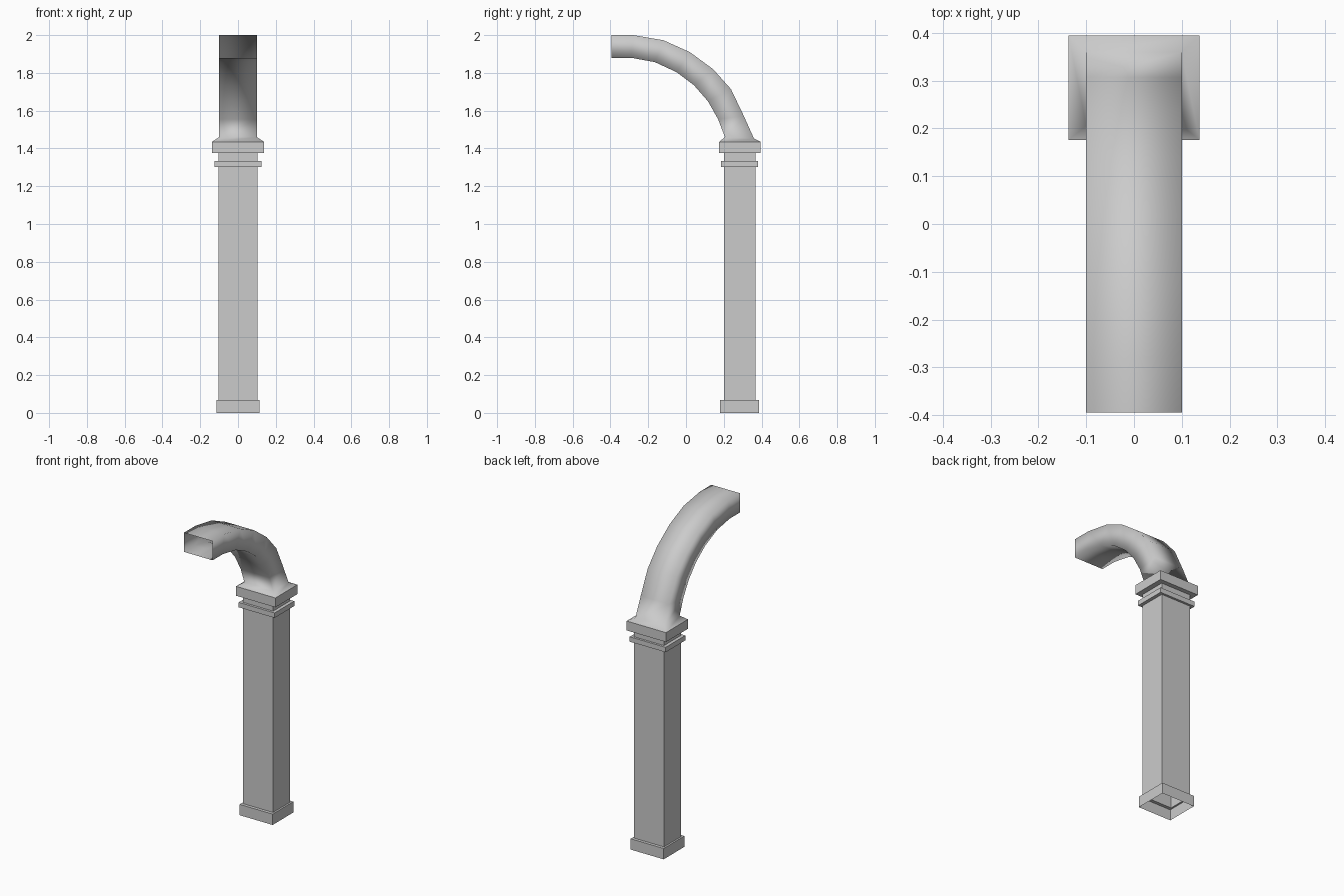
import bpy
import bmesh

cube = bpy.data.objects.get("Cube")
if cube:
    bpy.data.objects.remove(cube, do_unlink=True)

grey = bpy.data.materials.new("plain grey metal")
grey.use_nodes = True
colour = (0.6, 0.6, 0.6, 1)
grey.diffuse_color = colour
grey.node_tree.nodes["Principled BSDF"].inputs["Base Color"].default_value = colour


def loft(name, rings, smooth):
    """Open rectangular tube; each ring is (half width, inner (y, z), outer (y, z))."""
    bm = bmesh.new()
    loops = []
    for w, near, far in rings:
        corners = [(-w, *near), (w, *near), (w, *far), (-w, *far)]
        loops.append([bm.verts.new(c) for c in corners])
    for a, b in zip(loops, loops[1:]):
        for i in range(4):
            j = (i + 1) % 4
            bm.faces.new((a[i], a[j], b[j], b[i])).smooth = smooth
    mesh = bpy.data.meshes.new(name)
    bm.to_mesh(mesh)
    bm.free()
    mesh.materials.append(grey)
    obj = bpy.data.objects.new(name, mesh)
    bpy.context.collection.objects.link(obj)
    return obj


def level(w, y0, y1, z):
    return (w, (y0, z), (y1, z))


# Rectangular cross-sections: half width, front y, back y
shaft = (0.104, 0.2, 0.367)
foot = (0.115, 0.18, 0.386)
band = (0.125, 0.185, 0.381)
cap = (0.137, 0.176, 0.395)

# Straight pipe with its foot collar, band and cap, open at the bottom
steps = [(foot, 0, 0.068), (shaft, 0.068, 1.303), (band, 1.303, 1.334),
         (shaft, 1.334, 1.376), (cap, 1.376, 1.435)]
loft("downpipe", [level(*s, z) for s, low, high in steps for z in (low, high)], False)

# Curved spout, flaring onto the cap and open at the mouth
inner = [(0.206, 1.46), (0.17, 1.555), (0.116, 1.65), (0.042, 1.735),
         (-0.05, 1.804), (-0.165, 1.857), (-0.29, 1.88), (-0.395, 1.88)]
outer = [(0.36, 1.452), (0.307, 1.57), (0.238, 1.714), (0.143, 1.82),
         (0.02, 1.91), (-0.12, 1.973), (-0.28, 2.0), (-0.395, 2.0)]
bend = [(0.1, a, b) for a, b in zip(inner, outer)]
loft("curved_spout", [level(*cap, 1.435)] + bend, True)
